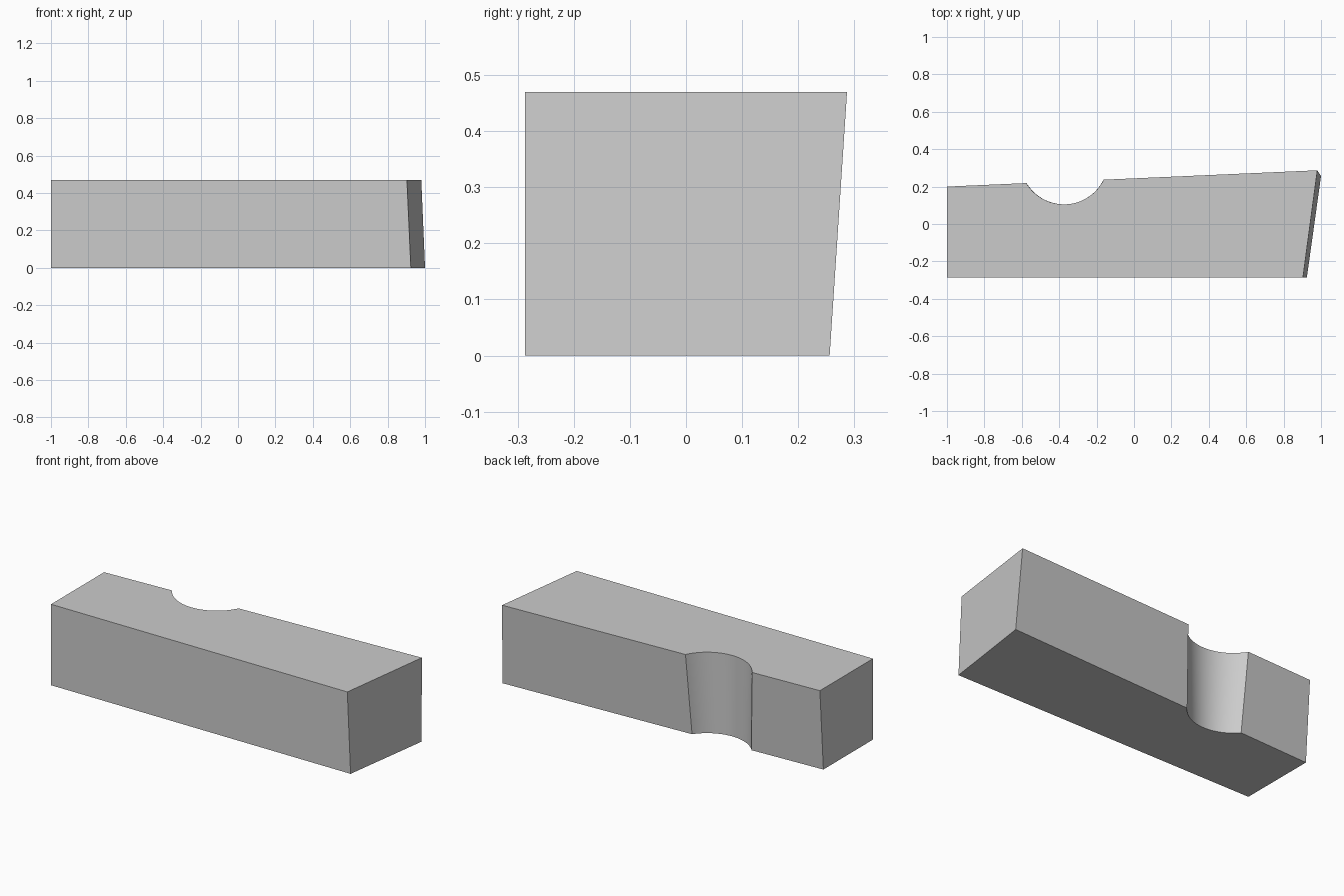
import bpy, bmesh, math

if "Cube" in bpy.data.objects:
    bpy.data.objects.remove(bpy.data.objects["Cube"])

HEIGHT = 0.47
FRONT = -0.287
CX, CY, R = -0.374, 0.341, 0.236   # vertical round notch
SEGMENTS = 32

grey = bpy.data.materials.new("plain grey")
grey.diffuse_color = (0.6, 0.6, 0.6, 1)
grey.use_nodes = True
grey.node_tree.nodes["Principled BSDF"].inputs["Base Color"].default_value = grey.diffuse_color


def outline(z, front_x, back_x, back_y, left_y):
    """Block cross-section at height z, with the notch arc in its back edge."""
    slope = (back_y - left_y) / (back_x + 1)
    # Where the sloping back edge meets the notch circle
    c = left_y + slope * (CX + 1) - CY
    a, b = 1 + slope ** 2, slope * c
    root = math.sqrt(b * b - a * (c * c - R * R))
    ends = [(-b + root) / a, (-b - root) / a]
    start, stop = [math.atan2(slope * u + c, u) for u in ends]
    if start < stop:
        stop -= 2 * math.pi
    pts = [(-1, FRONT), (front_x, FRONT), (back_x, back_y)]
    for i in range(SEGMENTS + 1):
        t = start + (stop - start) * i / SEGMENTS
        pts.append((CX + R * math.cos(t), CY + R * math.sin(t)))
    pts.append((-1, left_y))
    return [(x, y, z) for x, y in pts]


# Notched block: two matching outlines joined by side walls
bm = bmesh.new()
low = [bm.verts.new(p) for p in outline(0, 0.924, 1.0, 0.256, 0.168)]
top = [bm.verts.new(p) for p in outline(HEIGHT, 0.903, 0.98, 0.287, 0.2)]
n = len(low)
bm.faces.new(low[::-1])
bm.faces.new(top)
for i in range(n):
    j = (i + 1) % n
    wall = bm.faces.new((low[i], low[j], top[j], top[i]))
    wall.smooth = 3 <= i < 3 + SEGMENTS
bmesh.ops.recalc_face_normals(bm, faces=bm.faces)

mesh = bpy.data.meshes.new("notched_block")
bm.to_mesh(mesh)
bm.free()
mesh.materials.append(grey)
block = bpy.data.objects.new("notched_block", mesh)
bpy.context.collection.objects.link(block)

# Round notch stays smooth, block edges stay sharp
bpy.context.view_layer.objects.active = block
block.select_set(True)
bpy.ops.object.shade_smooth_by_angle(angle=math.radians(30))
